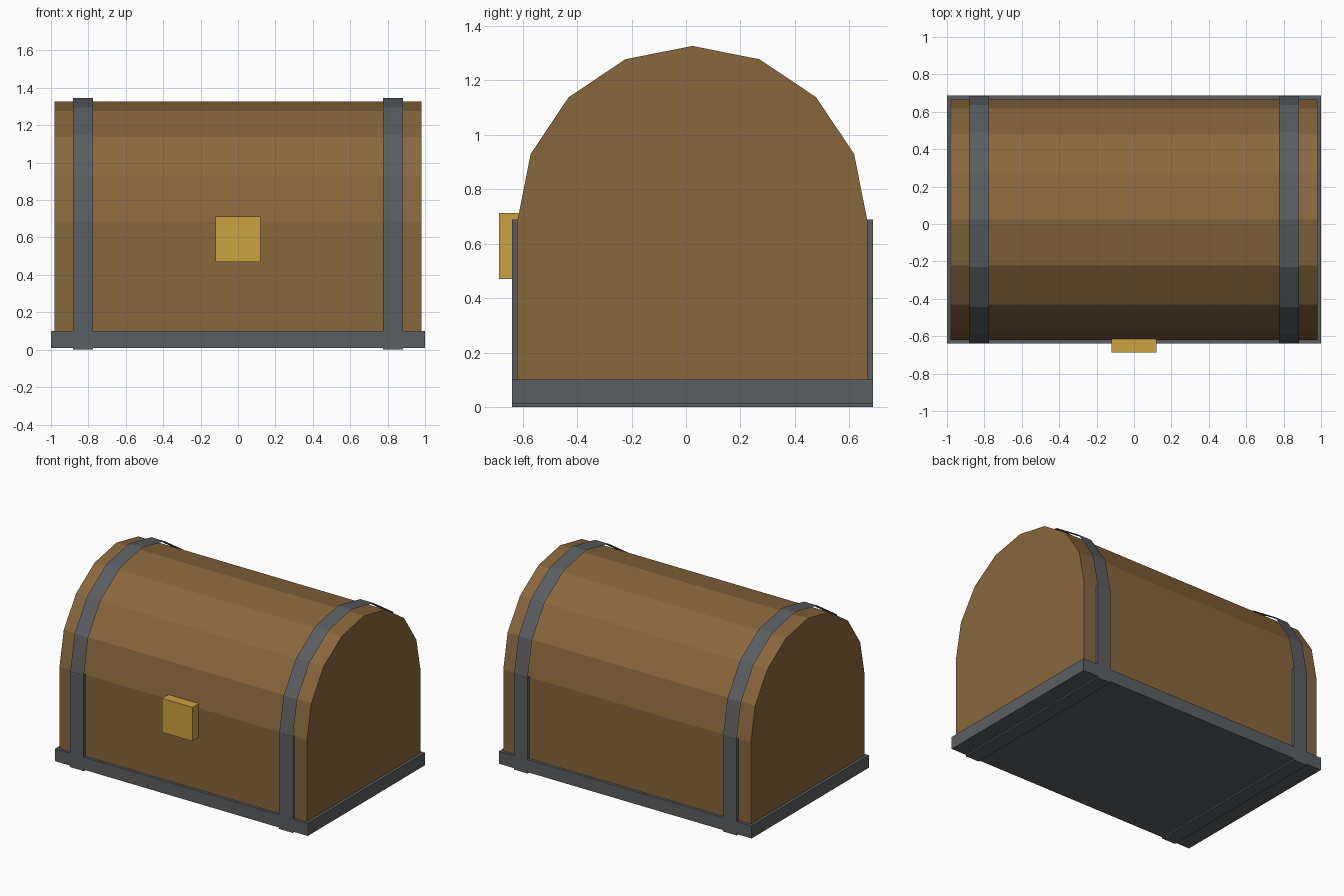
import bpy, bmesh, math

if "Cube" in bpy.data.objects:
    bpy.data.objects.remove(bpy.data.objects["Cube"])

CY, CZ = 0.0235, 0.683   # centre of the lid arc


def material(name, rgb):
    m = bpy.data.materials.new(name)
    m.diffuse_color = (*rgb, 1)
    m.use_nodes = True
    m.node_tree.nodes["Principled BSDF"].inputs["Base Color"].default_value = m.diffuse_color
    return m


wood = material("brown wood", (0.25, 0.135, 0.045))
iron = material("grey iron", (0.105, 0.114, 0.122))
gold = material("yellow brass", (0.60, 0.37, 0.052))


def finish(bm, name, mat):
    me = bpy.data.meshes.new(name)
    bm.to_mesh(me)
    bm.free()
    me.materials.append(mat)
    ob = bpy.data.objects.new(name, me)
    bpy.context.collection.objects.link(ob)
    return ob


def box(name, x0, x1, y0, y1, z0, z1, mat):
    bm = bmesh.new()
    bmesh.ops.create_cube(bm, size=1)
    for v in bm.verts:
        v.co = ((x0 + x1) / 2 + v.co.x * (x1 - x0),
                (y0 + y1) / 2 + v.co.y * (y1 - y0),
                (z0 + z1) / 2 + v.co.z * (z1 - z0))
    return finish(bm, name, mat)


def arc(r, n=8):
    return [(CY + r * math.cos(math.pi * i / n), CZ + r * math.sin(math.pi * i / n))
            for i in range(n + 1)]


# Chest: straight walls and eight-sided arched lid in one extruded profile
R = 0.643
profile = arc(R) + [(CY - R, 0.012), (CY + R, 0.012)]
bm = bmesh.new()
face = bm.faces.new([bm.verts.new((-0.98, y, z)) for y, z in profile])
ext = bmesh.ops.extrude_face_region(bm, geom=[face])
for v in ext["geom"]:
    if isinstance(v, bmesh.types.BMVert):
        v.co.x = 0.98
bmesh.ops.recalc_face_normals(bm, faces=bm.faces)
finish(bm, "chest_body", wood)

# Iron base trim
RB = 0.6625
box("base_trim", -1, 1, CY - RB, CY + RB, 0.01, 0.10, iron)

# Iron bands: solid below, thin open strip over the lid
for side, c in (("left", -0.8275), ("right", 0.8275)):
    x0, x1 = c - 0.0535, c + 0.0535
    box(side + "_band_lower", x0, x1, CY - RB, CY + RB, 0, 0.688, iron)
    bm = bmesh.new()
    rows = [(bm.verts.new((x0, y, z)), bm.verts.new((x1, y, z))) for y, z in arc(RB)]
    for a, b in zip(rows, rows[1:]):
        bm.faces.new((a[0], a[1], b[1], b[0]))
    finish(bm, side + "_band_lid", iron)

# Brass lock plate
box("lock", -0.12, 0.12, -0.686, -0.615, 0.47, 0.713, gold)
